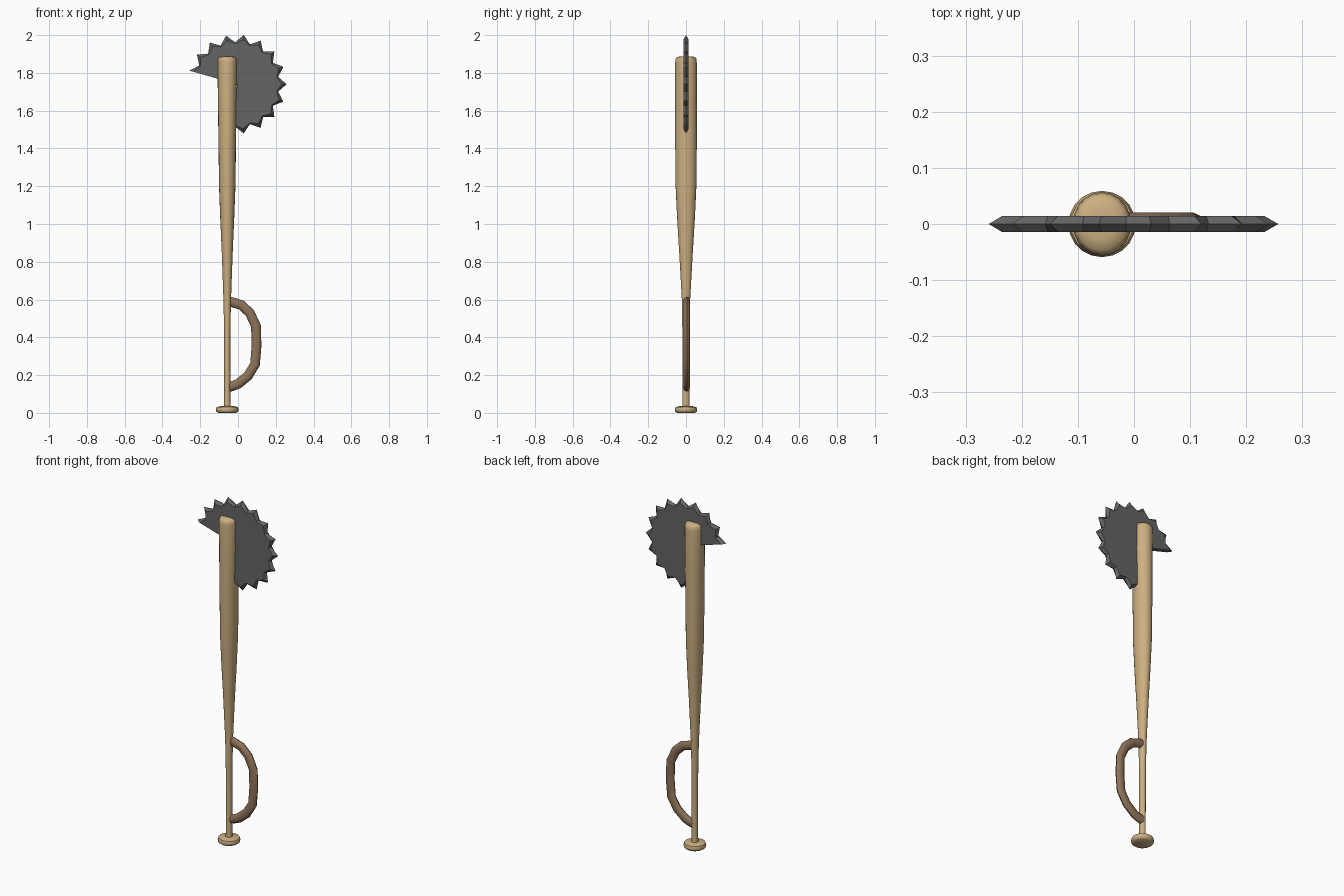
import bpy, bmesh
from math import sin, cos, pi, radians
from mathutils import Vector

if "Cube" in bpy.data.objects:
    bpy.data.objects.remove(bpy.data.objects["Cube"])


def finish(name, bm, mat, angle):
    bmesh.ops.recalc_face_normals(bm, faces=bm.faces)
    mesh = bpy.data.meshes.new(name)
    bm.to_mesh(mesh)
    bm.free()
    obj = bpy.data.objects.new(name, mesh)
    bpy.context.collection.objects.link(obj)
    mesh.materials.append(mat)
    bpy.ops.object.select_all(action='DESELECT')
    obj.select_set(True)
    bpy.context.view_layer.objects.active = obj
    if angle:
        bpy.ops.object.shade_smooth_by_angle(angle=radians(angle))
    return obj


def material(name, color):
    m = bpy.data.materials.new(name)
    m.diffuse_color = (*color, 1)
    m.use_nodes = True
    m.node_tree.nodes["Principled BSDF"].inputs["Base Color"].default_value = m.diffuse_color
    return m


def loft(bm, rings):
    """Skin a list of closed point rings and cap both ends."""
    vs = [[bm.verts.new(p) for p in ring] for ring in rings]
    n = len(vs[0])
    for a, b in zip(vs, vs[1:]):
        for i in range(n):
            j = (i + 1) % n
            bm.faces.new((a[i], a[j], b[j], b[i]))
    bm.faces.new(vs[0])
    bm.faces.new(vs[-1])


wood = material("light_wood", (0.60, 0.43, 0.22))
dark = material("brown_grip", (0.27, 0.17, 0.10))
steel = material("dark_steel", (0.13, 0.13, 0.13))

# Bat: slightly oval turned profile (rx, ry, z)
BAT_X = -0.057
profile = [(.048, .048, 0), (.058, .057, .007), (.060, .059, .018),
           (.056, .055, .030), (.040, .039, .035), (.018, .019, .037),
           (.016, .018, .06), (.016, .019, .40), (.020, .022, .60),
           (.029, .036, .85), (.037, .047, 1.03), (.0435, .055, 1.20),
           (.046, .057, 1.40), (.049, .057, 1.63), (.052, .057, 1.855),
           (.050, .055, 1.874), (.044, .047, 1.884), (.025, .027, 1.888)]
N = 20
bm = bmesh.new()
loft(bm, [[(BAT_X + rx * cos(2 * pi * i / N), ry * sin(2 * pi * i / N), z)
           for i in range(N)] for rx, ry, z in profile])
finish("bat", bm, wood, 50)

# Side grip: oval tube along a bent path in the xz plane
path = [Vector((x, .004, z)) for x, z in (
    (-.055, .590), (-.035, .587), (.018, .571), (.063, .529), (.095, .460),
    (.098, .354), (.090, .257), (.053, .196), (.0, .153), (-.035, .140), (-.055, .138))]
rings = []
for k, p in enumerate(path):
    t = (path[min(k + 1, len(path) - 1)] - path[max(k - 1, 0)]).normalized()
    side = Vector((t.z, 0, -t.x))
    rings.append([p + side * .026 * cos(pi * i / 5) + Vector((0, .017 * sin(pi * i / 5), 0))
                  for i in range(10)])
bm = bmesh.new()
loft(bm, rings)
finish("side_grip", bm, dark, 50)

# Saw blade: partial toothed disc with a sharpened rim, fanned from its hub
CX, CZ, STEP, HALF = -.006, 1.74, 20.5, .0145
tips = range(-4, 9)
rim = [(STEP * (tips[0] - .5), .225, .218)]
for k in tips:
    rim.append((STEP * k, .263, .238))
    if k != tips[-1]:
        rim.append((STEP * (k + .5), .222, .215))
bm = bmesh.new()


def vert(r, a, y):
    return bm.verts.new((CX + r * cos(radians(a)), y, CZ + r * sin(radians(a))))


edge = [vert(ro, a, 0) for a, ro, ri in rim]
hub_sides = []
for y in (-HALF, HALF):
    hub = vert(0, 0, y)
    face = [vert(ri, a, y) for a, ro, ri in rim]
    for i in range(len(rim) - 1):
        bm.faces.new((hub, face[i], face[i + 1]))
        bm.faces.new((face[i], edge[i], edge[i + 1], face[i + 1]))
    hub_sides.append((hub, face))
(h0, f0), (h1, f1) = hub_sides
for e in (0, -1):
    bm.faces.new((h0, f0[e], edge[e], f1[e], h1))
finish("saw_blade", bm, steel, 0)
